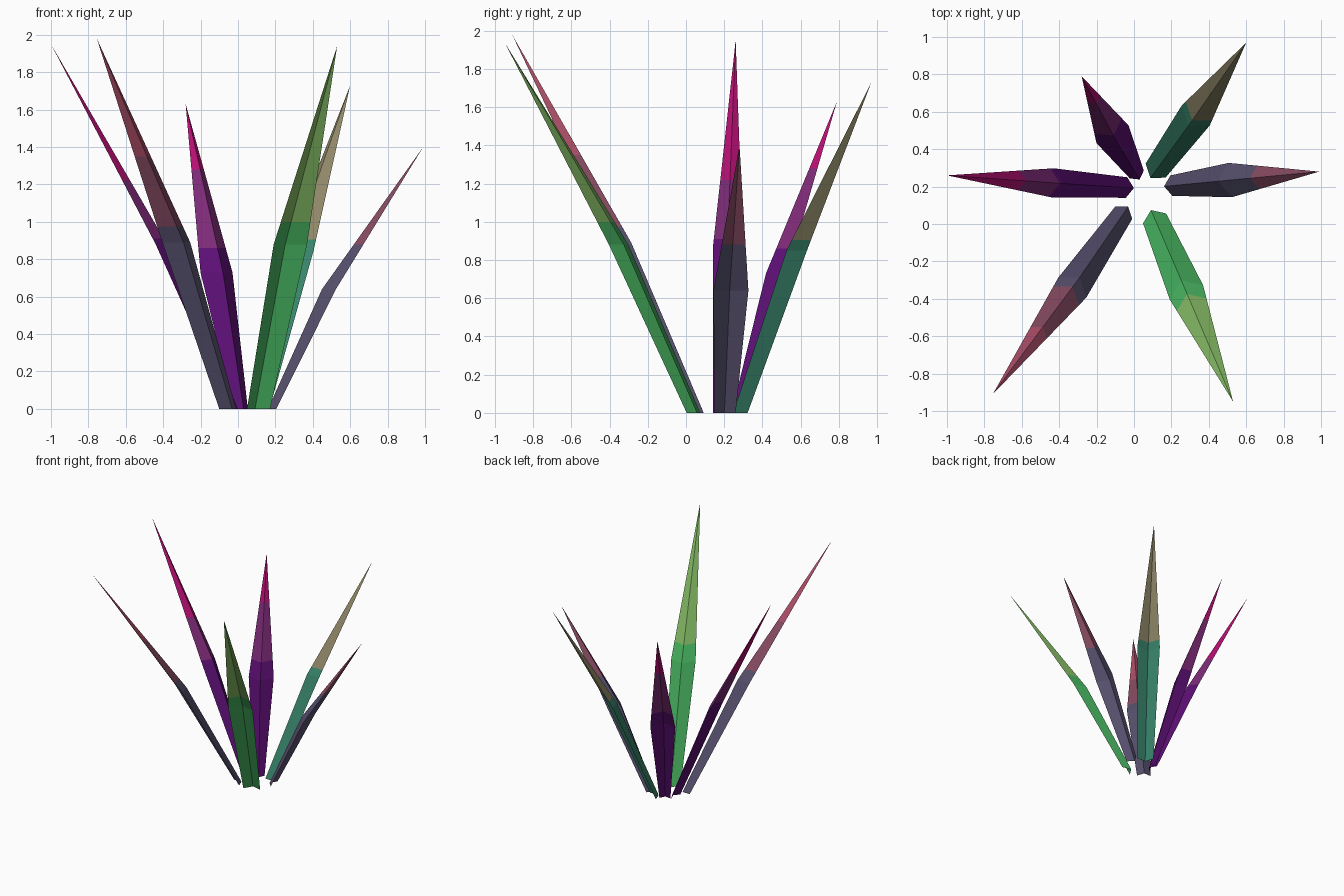
import bpy, bmesh
from mathutils import Vector

cube = bpy.data.objects.get("Cube")
if cube:
    bpy.data.objects.remove(cube)


def to_linear(channel):
    return channel / 12.92 if channel <= 0.04045 else ((channel + 0.055) / 1.055) ** 2.4


def make_material(name, code):
    colour = [to_linear(c / 255) for c in bytes.fromhex(code)] + [1.0]
    mat = bpy.data.materials.new(name)
    mat.use_nodes = True
    mat.diffuse_color = colour
    mat.node_tree.nodes["Principled BSDF"].inputs["Base Color"].default_value = colour
    return mat


palette = {name: make_material(name, code) for name, code in (
    ("green", "48b561"), ("light green", "84ba64"),
    ("teal", "39866c"), ("khaki", "908868"),
    ("slate", "58516f"), ("mauve", "8a4c64"), ("rose", "b0506a"),
    ("purple", "5c0f74"), ("plum", "7c2a76"), ("magenta", "b50f72"))}

FOLD = 0.72  # depth of the crease relative to the half width


def make_blade(name, base, middle, tip, base_half, middle_half, colours, cuts):
    """A leaf folded along its spine, widest at the middle ring, coloured in height bands."""
    base, middle, tip = Vector(base), Vector(middle), Vector(tip)
    outward = (tip - base) * Vector((1, 1, 0))
    outward.normalize()
    side = Vector((-outward.y, outward.x, 0))

    bm = bmesh.new()

    def ring(centre, half):
        offsets = (-side, -outward * FOLD, side)
        return [bm.verts.new(centre + off * half) for off in offsets]

    low, mid = ring(base, base_half), ring(middle, middle_half)
    top = bm.verts.new(tip)
    for i in range(2):
        bm.faces.new((low[i + 1], low[i], mid[i], mid[i + 1]))
        bm.faces.new((mid[i + 1], mid[i], top))

    # Colour band edges
    for z in cuts:
        bmesh.ops.bisect_plane(bm, geom=bm.verts[:] + bm.edges[:] + bm.faces[:],
                               plane_co=(0, 0, z), plane_no=(0, 0, 1))
    for face in bm.faces:
        height = face.calc_center_median().z
        face.material_index = sum(height > z for z in cuts)

    mesh = bpy.data.meshes.new(name)
    bm.to_mesh(mesh)
    bm.free()
    for colour in colours:
        mesh.materials.append(palette[colour])
    obj = bpy.data.objects.new(name, mesh)
    bpy.context.collection.objects.link(obj)


# Leaves around the plant
make_blade("front_left_leaf", (0.11, 0.03, 0), (0.28, -0.365, 0.88), (0.53, -0.95, 1.94),
           0.067, 0.097, ("green", "light green"), (1.0,))
make_blade("back_left_leaf", (0.115, 0.285, 0), (0.33, 0.58, 0.85), (0.6, 0.97, 1.73),
           0.065, 0.092, ("teal", "khaki"), (0.905,))
make_blade("left_leaf", (0.2, 0.205, 0), (0.515, 0.235, 0.64), (0.99, 0.28, 1.4),
           0.055, 0.092, ("slate", "mauve"), (0.88,))
make_blade("front_right_leaf", (-0.055, 0.06, 0), (-0.33, -0.34, 0.89), (-0.755, -0.91, 1.98),
           0.056, 0.092, ("slate", "mauve", "rose"), (0.975, 1.35))
make_blade("right_leaf", (-0.04, 0.195, 0), (-0.435, 0.22, 0.88), (-1, 0.26, 1.95),
           0.055, 0.078, ("purple", "plum", "magenta"), (0.91, 1.22))
make_blade("back_right_leaf", (0.015, 0.265, 0), (-0.115, 0.48, 0.73), (-0.28, 0.79, 1.63),
           0.043, 0.098, ("purple", "plum", "magenta"), (0.86, 1.28))
